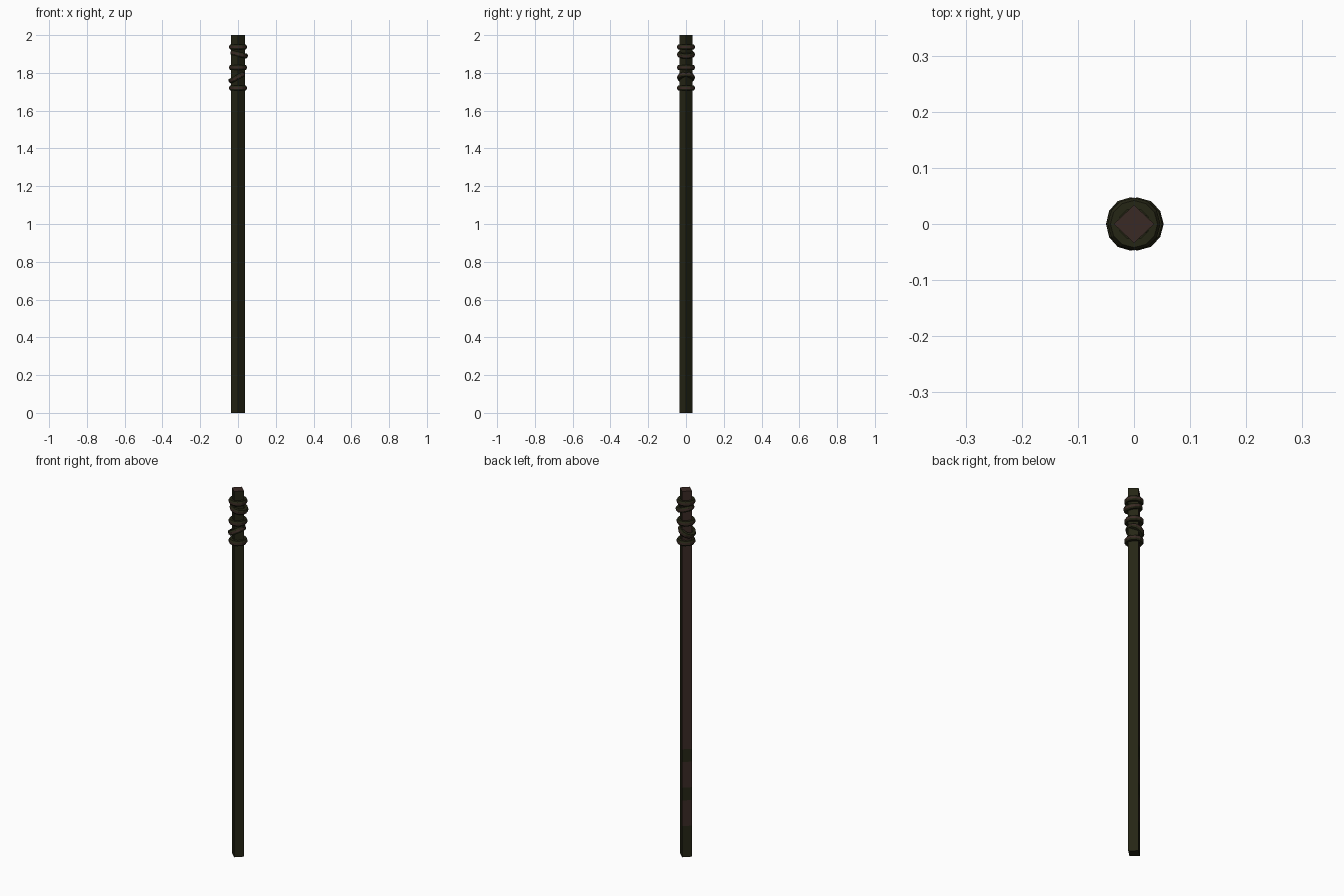
import bpy, bmesh, math, random
from mathutils import Matrix

if "Cube" in bpy.data.objects:
    bpy.data.objects.remove(bpy.data.objects["Cube"])

random.seed(4)


def material(name, color):
    m = bpy.data.materials.new(name)
    m.diffuse_color = (*color, 1)
    m.use_nodes = True
    m.node_tree.nodes["Principled BSDF"].inputs["Base Color"].default_value = m.diffuse_color
    return m


olive = material("dark olive", (0.0185, 0.019, 0.0075))
brown = material("dark brown", (0.042, 0.023, 0.018))


def finish(name, bm):
    me = bpy.data.meshes.new(name)
    bm.to_mesh(me)
    bm.free()
    me.materials.append(olive)
    me.materials.append(brown)
    ob = bpy.data.objects.new(name, me)
    bpy.context.collection.objects.link(ob)
    return ob


# Four-sided post with its corners on the x and y axes
RX, RY, H = 0.036, 0.034, 2.0
corners = [(RX, 0), (0, RY), (-RX, 0), (0, -RY)]
bm = bmesh.new()
for i in range(4):
    a, b = corners[i], corners[(i + 1) % 4]
    # the back left side is weathered, so it is cut into small patches low down
    weathered = i == 1
    cols = 3 if weathered else 1
    levels = [0, 0.17] + [0.17 + 0.07 * k for k in range(1, 7)] + [H] if weathered else [0, H]
    grid = [[bm.verts.new((a[0] + (b[0] - a[0]) * c / cols,
                           a[1] + (b[1] - a[1]) * c / cols, z))
             for c in range(cols + 1)] for z in levels]
    for r in range(len(levels) - 1):
        for c in range(cols):
            f = bm.faces.new((grid[r][c], grid[r][c + 1], grid[r + 1][c + 1], grid[r + 1][c]))
            if weathered:
                top = r == len(levels) - 2
                f.material_index = int(top or (r > 0 and random.random() < 0.55))
# end caps
for z in (0, H):
    ring = corners if z else corners[::-1]
    f = bm.faces.new([bm.verts.new((x, y, z)) for x, y in ring])
    f.material_index = int(z > 0)
bmesh.ops.remove_doubles(bm, verts=bm.verts, dist=0.0001)
finish("post", bm)


# Wrapped bands: chamfered 12-sided rings, brown on the outer rim
def band(name, x, z, tilt):
    profile = [(0.028, -0.013), (0.042, -0.013), (0.047, -0.005),
               (0.047, 0.005), (0.042, 0.013), (0.028, 0.013)]
    n = 12
    bm = bmesh.new()
    rows = [[bm.verts.new((r * math.cos(2 * math.pi * k / n),
                           r * math.sin(2 * math.pi * k / n), h))
             for k in range(n)] for r, h in profile]
    for p in range(len(profile)):
        lo, hi = rows[p], rows[(p + 1) % len(profile)]
        for k in range(n):
            j = (k + 1) % n
            f = bm.faces.new((lo[k], lo[j], hi[j], hi[k]))
            f.material_index = int(p == 2)
    bmesh.ops.recalc_face_normals(bm, faces=bm.faces)
    bm.transform(Matrix.Translation((x, 0, z)) @ Matrix.Rotation(math.radians(tilt), 4, 'Y'))
    finish(name, bm)


for name, x, z, tilt in [("lower_band", 0, 1.72, 0),
                         ("lower_tilted_band", -0.006, 1.775, -28),
                         ("middle_band", 0, 1.828, 0),
                         ("upper_tilted_band", 0.006, 1.898, 14),
                         ("upper_band", 0, 1.937, 0)]:
    band(name, x, z, tilt)
